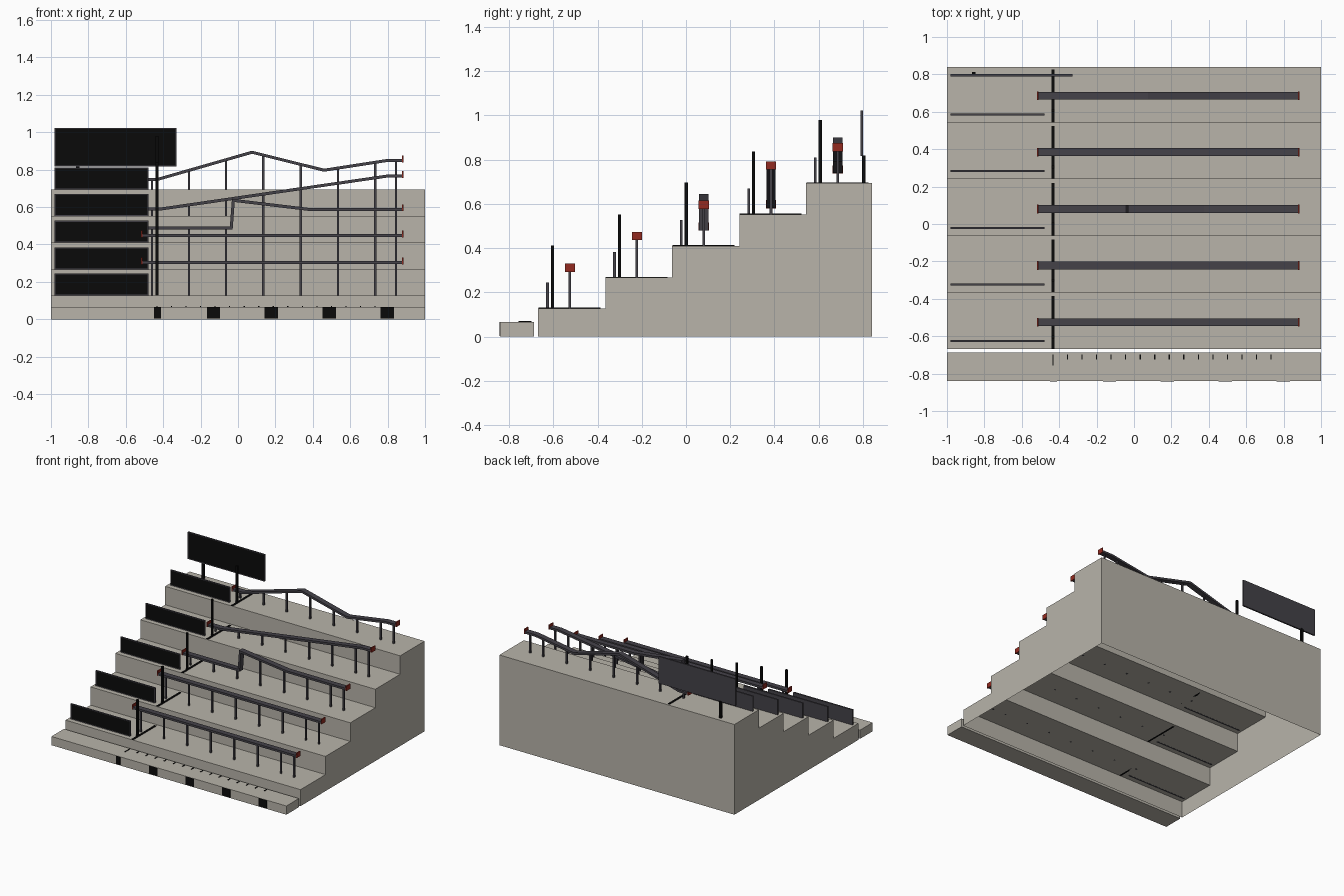
import bpy, bmesh
from mathutils import Vector

cube = bpy.data.objects.get("Cube")
if cube:
    bpy.data.objects.remove(cube, do_unlink=True)


def material(name, rgb):
    m = bpy.data.materials.new(name)
    m.use_nodes = True
    m.diffuse_color = (*rgb, 1)
    m.node_tree.nodes["Principled BSDF"].inputs["Base Color"].default_value = (*rgb, 1)
    return m


CONCRETE = material("concrete", (0.48, 0.455, 0.40))
STEEL = material("dark steel", (0.058, 0.054, 0.066))
BLACK = material("black", (0.003, 0.003, 0.003))
RED = material("red", (0.29, 0.023, 0.014))


def finish(name, bm, *mats):
    bmesh.ops.recalc_face_normals(bm, faces=bm.faces)
    me = bpy.data.meshes.new(name)
    bm.to_mesh(me)
    bm.free()
    for m in mats:
        me.materials.append(m)
    ob = bpy.data.objects.new(name, me)
    bpy.context.collection.objects.link(ob)
    return ob


def add_box(bm, x0, x1, y0, y1, z0, z1):
    vs = bmesh.ops.create_cube(bm, size=1)["verts"]
    for v in vs:
        v.co = ((x0 + x1) / 2 + v.co.x * (x1 - x0),
                (y0 + y1) / 2 + v.co.y * (y1 - y0),
                (z0 + z1) / 2 + v.co.z * (z1 - z0))


def boxes(name, mat, *extents):
    bm = bmesh.new()
    for e in extents:
        add_box(bm, *e)
    return finish(name, bm, mat)


def framed_panel(name, x0, x1, y0, y1, z0, z1):
    """Steel panel with a black inset face toward the front."""
    bm = bmesh.new()
    add_box(bm, x0, x1, y0, y1, z0, z1)
    bm.normal_update()
    front = [f for f in bm.faces if f.normal.y < -0.9]
    bmesh.ops.inset_region(bm, faces=front, thickness=0.008, depth=-0.001)
    for f in front:
        f.material_index = 1
    finish(name, bm, STEEL, BLACK)


def sweep_rail(name, path, y, width=0.042, thick=0.016):
    """Flat bar following an x-z path with mitred bends."""
    pts = [Vector(p) for p in path]
    bm = bmesh.new()
    rings = []
    for i, p in enumerate(pts):
        d0 = (p - pts[i - 1]).normalized() if i else (pts[1] - p).normalized()
        d1 = (pts[i + 1] - p).normalized() if i < len(pts) - 1 else d0
        n0, n1 = Vector((-d0.y, d0.x)), Vector((-d1.y, d1.x))
        n = (n0 + n1).normalized()
        n *= thick / 2 / max(n.dot(n0), 0.4)
        rings.append([bm.verts.new((p.x + s * n.x, y + t * width / 2, p.y + s * n.y))
                      for s, t in ((-1, -1), (-1, 1), (1, 1), (1, -1))])
    for a, b in zip(rings, rings[1:]):
        for k in range(4):
            bm.faces.new((a[k], a[(k + 1) % 4], b[(k + 1) % 4], b[k]))
    bm.faces.new(rings[0])
    bm.faces.new(rings[-1])
    finish(name, bm, STEEL)


def height_on(path, x):
    for (xa, za), (xb, zb) in zip(path, path[1:]):
        if xa <= x <= xb:
            return za + (zb - za) * (x - xa) / (xb - xa)


# Stepped block: a shell with an open underside
edges = [-0.668, -0.365, -0.063, 0.241, 0.543]
treads = [0.127, 0.267, 0.41, 0.552, 0.694]
profile = [(edges[0], 0)]
for i, (y, z) in enumerate(zip(edges, treads)):
    profile += [(y, z), ((edges + [0.84])[i + 1], z)]
profile.append((0.84, 0))
bm = bmesh.new()
left = [bm.verts.new((1, y, z)) for y, z in profile]
right = [bm.verts.new((-1, y, z)) for y, z in profile]
for i in range(len(profile) - 1):
    bm.faces.new((left[i], left[i + 1], right[i + 1], right[i]))
bm.faces.new(left)
bm.faces.new(right)
finish("stepped_block", bm, CONCRETE)

# Low front slab with dark squares on its face and tick marks on top
boxes("front_slab", CONCRETE, (-1, 1, -0.84, -0.688, 0, 0.067))
boxes("slab_squares", BLACK, (-0.45, -0.413, -0.842, -0.836, 0.004, 0.066),
      *[(x - 0.035, x + 0.035, -0.842, -0.836, 0.004, 0.066)
        for x in (-0.132, 0.178, 0.488, 0.798)])
boxes("slab_ticks", BLACK, (-0.436, -0.43, -0.757, -0.698, 0.066, 0.071),
      *[(-0.436 + 0.0777 * i, -0.43 + 0.0777 * i, -0.725, -0.698, 0.066, 0.071)
        for i in range(1, 16)])

# Rail paths (x, z), one for each tread
X0, X1 = -0.515, 0.88
rails = [
    [(X0, 0.303), (X1, 0.303)],
    [(X0, 0.447), (X1, 0.447)],
    [(X0, 0.489), (-0.036, 0.489), (-0.025, 0.636), (0.375, 0.588), (X1, 0.588)],
    [(X0, 0.59), (-0.41, 0.59), (0.80, 0.766), (X1, 0.766)],
    [(X0, 0.748), (-0.43, 0.748), (0.075, 0.893), (0.46, 0.797), (0.79, 0.848), (X1, 0.848)],
]
post_xs = [-0.46, -0.262, -0.064, 0.135, 0.336, 0.535, 0.734, 0.845]

for i, (y, z, path) in enumerate(zip(edges, treads, rails), 1):
    # Rail, its posts and red end plates
    ry = y + 0.143
    sweep_rail(f"rail_{i}", path, ry)
    boxes(f"rail_posts_{i}", STEEL,
          *[(x - 0.006, x + 0.006, ry - 0.006, ry + 0.006, z - 0.001, height_on(path, x))
            for x in post_xs])
    boxes(f"rail_end_plates_{i}", RED,
          *[(x - 0.004, x + 0.004, ry - 0.023, ry + 0.023, h - 0.010, h + 0.027)
            for x, h in (path[0], path[-1])])
    # Upright pole and floor strip
    boxes(f"pole_{i}", BLACK, (-0.44, -0.426, y + 0.057, y + 0.071, z, z + 0.286))
    boxes(f"floor_strip_{i}", BLACK, (-0.441, -0.425, y + 0.001, y + 0.282, z, z + 0.004))
    # Low panel at the front of the tread
    framed_panel(f"panel_{i}", -0.982, -0.478, y + 0.036, y + 0.048, z - 0.001, z + 0.117)

# Large raised board at the back and its support
framed_panel("back_board", -0.982, -0.328, 0.789, 0.801, 0.816, 1.023)
boxes("back_board_post", BLACK, (-0.866, -0.848, 0.796, 0.812, 0.694, 0.82))
